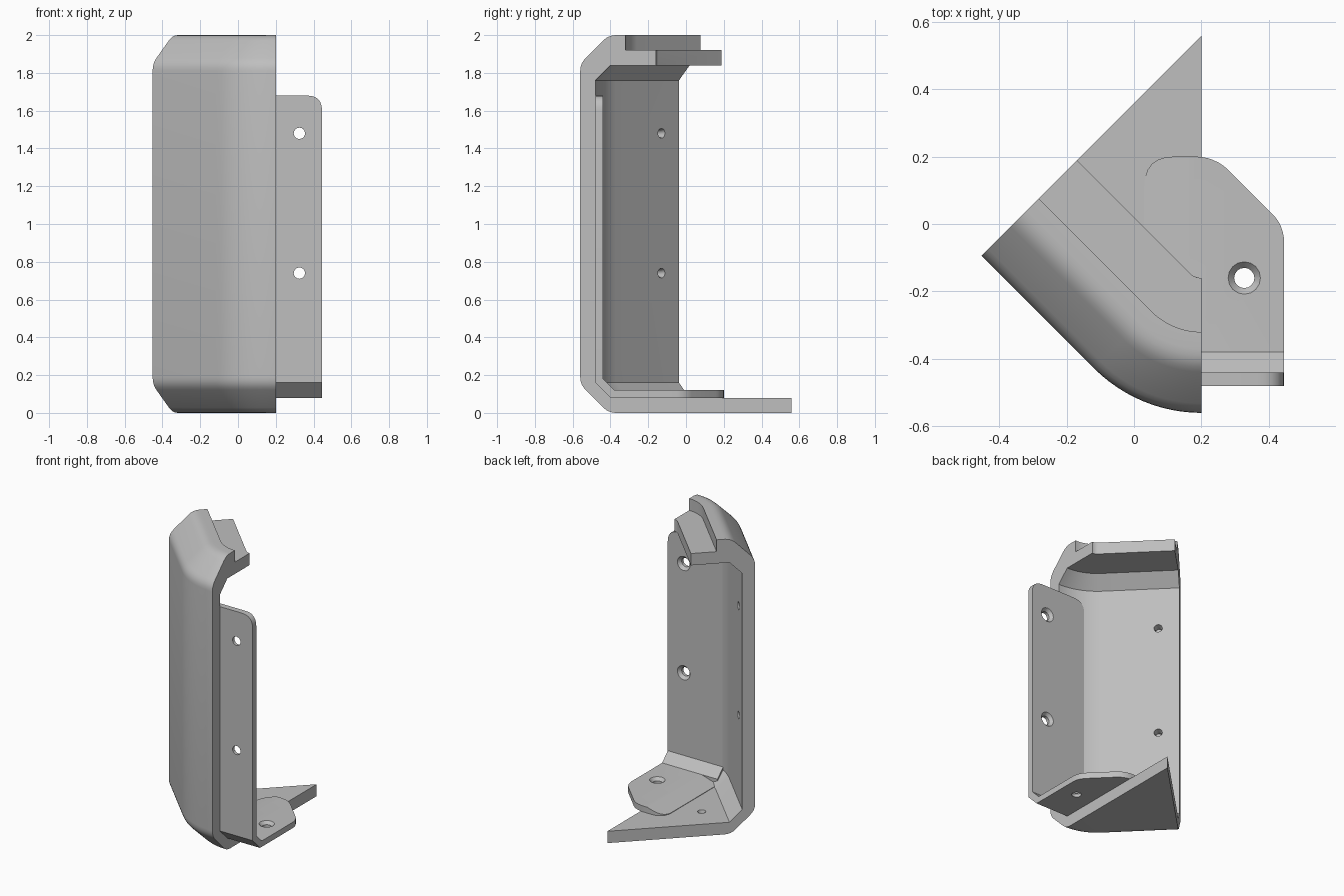
import bpy, bmesh, math
from mathutils import Vector

cube = bpy.data.objects.get("Cube")
if cube:
    bpy.data.objects.remove(cube, do_unlink=True)

grey = bpy.data.materials.new("light grey")
grey.use_nodes = True
colour = (0.52, 0.52, 0.52, 1)
grey.diffuse_color = colour
grey.node_tree.nodes["Principled BSDF"].inputs["Base Color"].default_value = colour


def rounded(corners, steps=4):
    """Corners are (a, b) or (a, b, setback); setbacks become curves."""
    out = []
    for i, c in enumerate(corners):
        p = Vector(c[:2])
        if len(c) == 2:
            out.append(p)
            continue
        before = Vector(corners[i - 1][:2])
        after = Vector(corners[(i + 1) % len(corners)][:2])
        a = p + (before - p).normalized() * c[2]
        b = p + (after - p).normalized() * c[2]
        for k in range(steps + 1):
            t = k / steps
            out.append(a * (1 - t) ** 2 + p * 2 * t * (1 - t) + b * t * t)
    return out


def finish(bm, name):
    bmesh.ops.recalc_face_normals(bm, faces=bm.faces[:])
    mesh = bpy.data.meshes.new(name)
    bm.to_mesh(mesh)
    bm.free()
    mesh.materials.append(grey)
    obj = bpy.data.objects.new(name, mesh)
    bpy.context.collection.objects.link(obj)
    return obj


def loft(rows, weld=0.0):
    """Skin closed loops of points and cap both ends."""
    bm = bmesh.new()
    loops = [[bm.verts.new(p) for p in row] for row in rows]
    n = len(loops[0])
    for a, b in zip(loops, loops[1:]):
        for i in range(n):
            j = (i + 1) % n
            bm.faces.new((a[i], a[j], b[j], b[i]))
    bm.faces.new(loops[0])
    bm.faces.new(loops[-1])
    if weld:
        bmesh.ops.remove_doubles(bm, verts=bm.verts[:], dist=weld)
    return bm


def activate(obj):
    bpy.ops.object.select_all(action="DESELECT")
    obj.select_set(True)
    bpy.context.view_layer.objects.active = obj


def drill(obj, pos, inward, radius, depth, sink_radius, sink):
    """Countersunk hole, cut from pos along the inward direction."""
    profile = [(sink_radius, -0.01), (sink_radius, 0), (radius, sink), (radius, depth)]
    turn = Vector(inward).to_track_quat("Z", "Y")
    angles = [math.tau * k / 16 for k in range(16)]
    rows = [[Vector(pos) + turn @ Vector((r * math.cos(a), r * math.sin(a), h))
             for a in angles] for r, h in profile]
    cutter = finish(loft(rows), "hole_cutter")
    cutter.hide_render = True
    mod = obj.modifiers.new("hole", "BOOLEAN")
    mod.operation = "DIFFERENCE"
    mod.solver = "EXACT"
    mod.object = cutter
    activate(obj)
    bpy.ops.object.modifier_apply(modifier=mod.name)
    bpy.data.objects.remove(cutter, do_unlink=True)


def smooth(obj):
    activate(obj)
    bpy.ops.object.shade_smooth_by_angle(angle=math.radians(30))


# Shell: section (inset from the outer wall, height) swept along wall and bend
RIGHT, BEND_Y, BEND_R = 0.2, -0.11, 0.45
section = rounded([
    (0, 0.15, 0.04), (0, 1.85, 0.04), (0.15, 2, 0.04), (0.24, 2),
    (0.24, 1.92), (0.40, 1.92), (0.40, 1.84), (0.16, 1.84), (0.08, 1.76),
    (0.08, 0.16), (0.16, 0.08), (BEND_R, 0.08), (0.922, 0.08),
    (0.922, 0), (BEND_R, 0), (0.15, 0, 0.04)])


def plan_point(inset, t):
    """t < 0 is the mitred end; t from 0 to 1 runs around the bend."""
    if t < 0:
        return Vector((-0.452, -0.094)) + Vector((1, 1)).normalized() * inset
    r = max(BEND_R - inset, 0)
    y = BEND_Y + max(inset - BEND_R, 0) * math.sqrt(2)
    a = math.radians(225 + 45 * t)
    return Vector((RIGHT + r * math.cos(a), y + r * math.sin(a)))


stations = [-1] + [k / 12 for k in range(13)]
shell = finish(loft([[(*plan_point(d, t), z) for d, z in section] for t in stations],
                    weld=0.004), "corner_shell")
for z in (0.74, 1.48):
    drill(shell, (-0.303, -0.13, z), (-1, -1, 0), 0.02, 0.05, 0.026, 0.015)
drill(shell, (-0.11, -0.01, 0.08), (0, 0, -1), 0.02, 0.05, 0.026, 0.015)
smooth(shell)

# Bracket upright with rounded top corners
LEFT, OUT = 0.03, 0.445
outline = rounded([(LEFT, 0.16), (OUT, 0.16), (OUT, 1.68, 0.08), (LEFT, 1.68, 0.08)], 6)
upright = finish(loft([[(x, y, z) for x, z in outline] for y in (-0.48, -0.44)]),
                 "bracket_upright")
for z in (0.74, 1.48):
    drill(upright, (0.325, -0.44, z), (0, -1, 0), 0.03, 0.08, 0.048, 0.02)
smooth(upright)

# Bracket bend between upright and foot
bend = [(-0.48, 0.16), (-0.40, 0.08), (-0.38, 0.08), (-0.38, 0.12),
        (-0.44, 0.18), (-0.48, 0.18)]
finish(loft([[(x, y, z) for y, z in bend] for x in (LEFT, OUT)]), "bracket_bend")

# Bracket foot, its inner side ramping down onto the base
outline = rounded([(LEFT, -0.38), (OUT, -0.38), (OUT, -0.005, 0.05),
                   (0.24, 0.2, 0.06), (LEFT, 0.2, 0.09)], 6)
bm = loft([[(x, y, z) for x, y in outline] for z in (0.08, 0.12)])
RAMP = 0.15
bmesh.ops.bisect_plane(bm, geom=bm.verts[:] + bm.edges[:] + bm.faces[:],
                       plane_co=(RAMP, 0, 0), plane_no=(1, 0, 0))
for v in bm.verts:
    if v.co.z > 0.1 and v.co.x < RAMP:
        v.co.z = 0.083 + 0.037 * (v.co.x - LEFT) / (RAMP - LEFT)
foot = finish(bm, "bracket_foot")
drill(foot, (0.327, -0.16, 0.12), (0, 0, -1), 0.03, 0.08, 0.048, 0.02)
smooth(foot)
